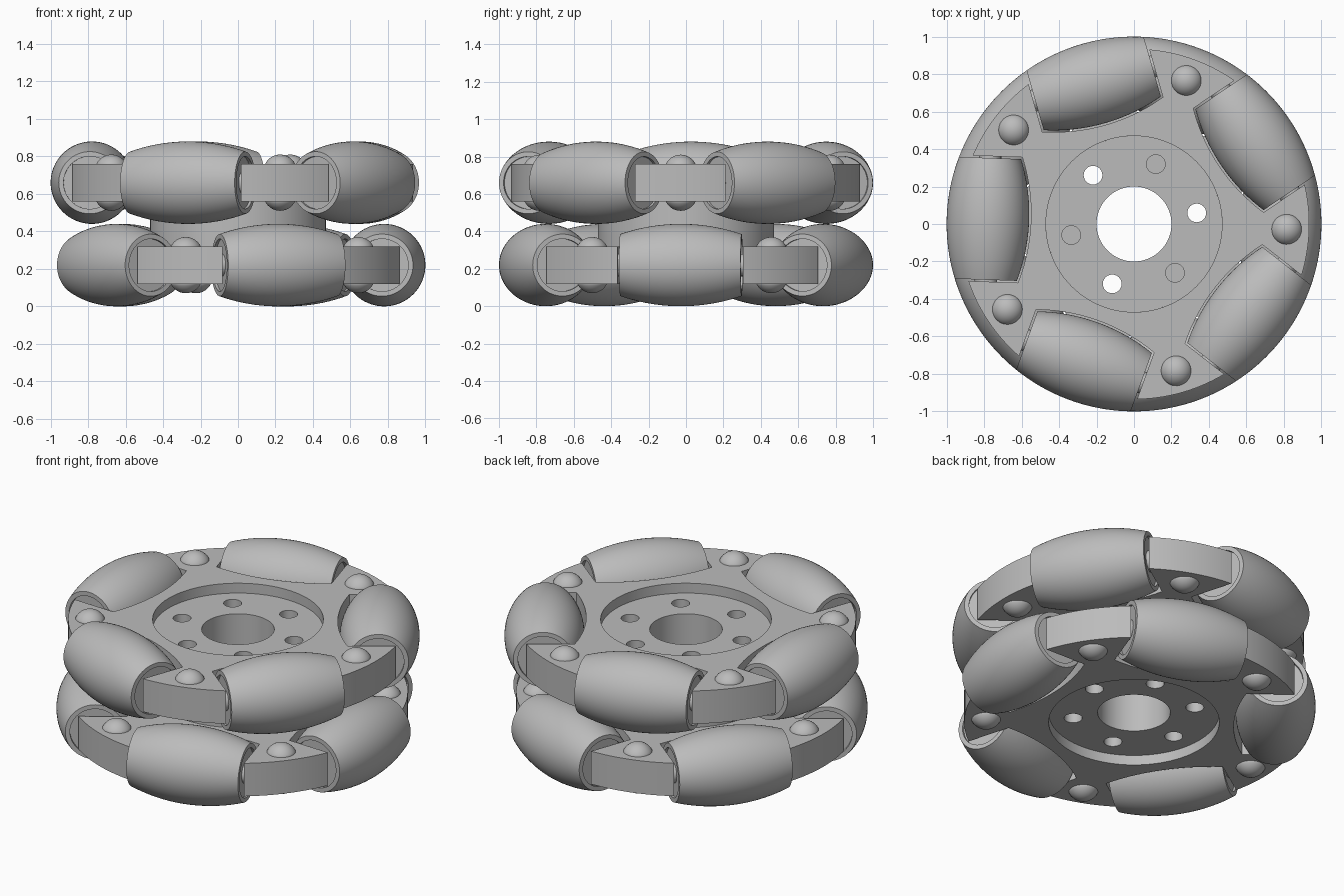
import bpy, bmesh
from math import sin, cos, asin, sqrt, pi, radians, tau
from mathutils import Matrix, Vector

cube = bpy.data.objects.get("Cube")
if cube:
    bpy.data.objects.remove(cube)

grey = bpy.data.materials.new("plain grey")
grey.use_nodes = True
GREY = (0.5, 0.5, 0.5, 1)
grey.diffuse_color = GREY
grey.node_tree.nodes["Principled BSDF"].inputs["Base Color"].default_value = GREY

AXIS_R, RIM_R, HUB_R, BORE_R = 0.78, 0.935, 0.47, 0.2
ROLLER_HALF, POCKET_HALF = 0.325, 0.335
LAYERS = {"lower": (0.22, radians(-2)), "upper": (0.66, radians(34))}


def add_object(name, mesh, matrix=Matrix()):
    ob = bpy.data.objects.new(name, mesh)
    bpy.context.collection.objects.link(ob)
    ob.matrix_world = matrix
    return ob


def smooth(ob):
    bpy.ops.object.select_all(action='DESELECT')
    ob.select_set(True)
    bpy.context.view_layer.objects.active = ob
    bpy.ops.object.shade_smooth_by_angle(angle=radians(30))


def finish(bm, name):
    """Weld a bmesh, turn it into a grey mesh with smoothed curved faces."""
    bmesh.ops.remove_doubles(bm, verts=bm.verts, dist=1e-5)
    bmesh.ops.recalc_face_normals(bm, faces=bm.faces)
    mesh = bpy.data.meshes.new(name)
    bm.to_mesh(mesh)
    bm.free()
    mesh.materials.append(grey)
    ob = add_object(name, mesh)
    smooth(ob)
    bpy.data.objects.remove(ob)
    return mesh


def lathe(name, profile, steps):
    """Revolve (radius, height) points around z."""
    bm = bmesh.new()
    verts = [bm.verts.new((r, 0, h)) for r, h in profile]
    edges = [bm.edges.new(pair) for pair in zip(verts, verts[1:])]
    bmesh.ops.spin(bm, geom=verts + edges, cent=(0, 0, 0), axis=(0, 0, 1),
                   angle=tau, steps=steps, use_merge=True)
    return finish(bm, name)


def circle(r, n=64, cx=0, cy=0):
    return [(cx + r * cos(tau * i / n), cy + r * sin(tau * i / n)) for i in range(n)]


def slab(name, outlines, thickness):
    """Extrude a flat outline; every later outline is a hole."""
    curve = bpy.data.curves.new(name, 'CURVE')
    curve.dimensions, curve.fill_mode = '2D', 'BOTH'
    curve.extrude = thickness / 2
    for pts in outlines:
        spline = curve.splines.new('POLY')
        spline.points.add(len(pts) - 1)
        for p, (x, y) in zip(spline.points, pts):
            p.co = (x, y, 0, 1)
        spline.use_cyclic_u = True
    ob = add_object(name, curve)
    deps = bpy.context.evaluated_depsgraph_get()
    bm = bmesh.new()
    temp = bpy.data.meshes.new_from_object(ob.evaluated_get(deps))
    bm.from_mesh(temp)
    bpy.data.objects.remove(ob)
    bpy.data.meshes.remove(temp)
    return finish(bm, name)


def star_outline():
    """Round disc with five roller pockets cut into its rim."""
    pts = []
    phi = asin(POCKET_HALF / RIM_R)
    n = 14
    for k in range(5):
        a = tau * k / 5
        start, end = a - tau / 5 + phi, a - phi
        for i in range(n + 1):
            b = start + (end - start) * i / n
            pts.append((RIM_R * cos(b), RIM_R * sin(b)))
        for i in range(n + 1):
            t = POCKET_HALF * (2 * i / n - 1)
            d = 1.55 - sqrt(1 - t * t)
            pts.append((d * cos(a) - t * sin(a), d * sin(a) + t * cos(a)))
    return pts


# Barrel roller with recessed ends, its outer side following the wheel circle
N = 20
barrel = [(sqrt(1 - t * t) - AXIS_R, t)
          for t in (ROLLER_HALF * (2 * i / N - 1) for i in range(N + 1))]
lip, floor = 0.14, ROLLER_HALF - 0.015
roller = lathe("roller", [(0, -floor), (lip, -floor), (lip, -ROLLER_HALF)] + barrel
               + [(lip, ROLLER_HALF), (lip, floor), (0, floor)], 64)

# Axle pin bridging the gaps between roller and spokes
axle = lathe("axle", [(0, -0.36), (0.06, -0.36), (0.06, 0.36), (0, 0.36)], 24)

# Rivet with a domed head on both sides of the plate
SPH, HEAD, FACE = 0.089, 0.08, 0.1
edge = asin(HEAD / SPH)
dome = [(SPH * sin(edge * i / 8), FACE + SPH * (cos(edge * i / 8) - cos(edge)))
        for i in range(9)]
rivet = lathe("rivet", [(r, -h) for r, h in dome] + dome[::-1], 32)

# Spoked plates, rollers, axles and rivets of both layers
plate = slab("spoked_plate", [star_outline(), circle(HUB_R, 96)], 0.2)
for layer, (z, turn) in LAYERS.items():
    base = Matrix.Translation((0, 0, z)) @ Matrix.Rotation(turn, 4, 'Z')
    add_object(f"{layer}_spoked_plate", plate, base)
    for k in range(5):
        spin = base @ Matrix.Rotation(tau * k / 5, 4, 'Z')
        lay = (spin @ Matrix.Translation((AXIS_R, 0, 0))
               @ Matrix.Rotation(pi / 2, 4, 'X'))
        add_object(f"{layer}_roller_{k + 1}", roller, lay)
        add_object(f"{layer}_axle_{k + 1}", axle, lay)
        add_object(f"{layer}_rivet_{k + 1}", rivet,
                   spin @ Matrix.Rotation(pi / 5, 4, 'Z')
                   @ Matrix.Translation((0.815, 0, 0)))

# Hub: recessed webs with six bolt holes, and a spacer where only three go through
holes = [circle(0.05, 24, 0.34 * cos(a), 0.34 * sin(a))
         for a in (radians(10 + 60 * k) for k in range(6))]
ring = [circle(HUB_R, 96), circle(BORE_R)]
web = slab("hub_web", ring + holes, 0.14)
spacer = slab("hub_spacer", ring + holes[::2], 0.24)
add_object("lower_hub_web", web, Matrix.Translation((0, 0, 0.25)))
add_object("hub_spacer", spacer, Matrix.Translation((0, 0, 0.44)))
add_object("upper_hub_web", web, Matrix.Translation((0, 0, 0.63)))
